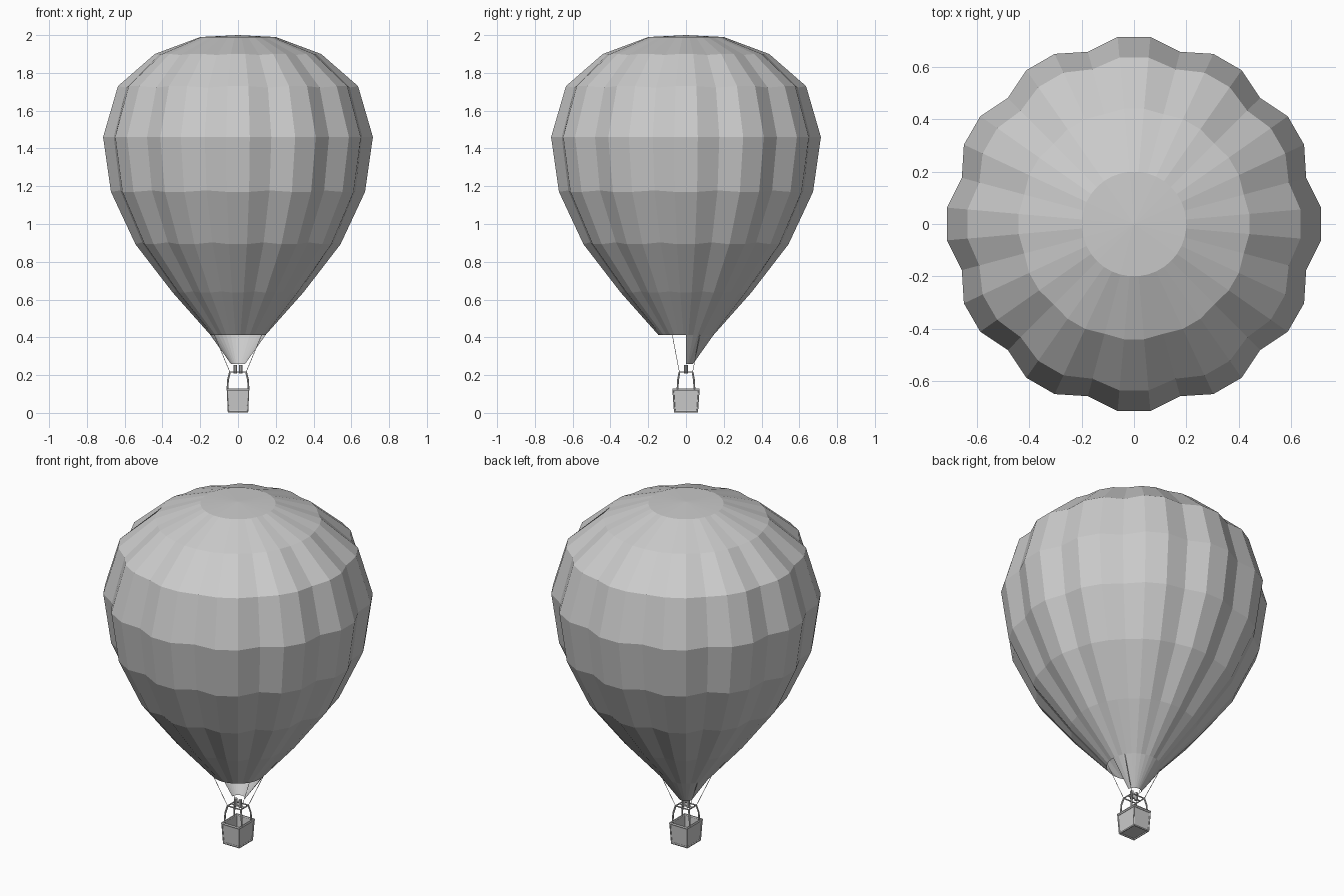
import bpy, bmesh, math
from mathutils import Vector

if "Cube" in bpy.data.objects:
    bpy.data.objects.remove(bpy.data.objects["Cube"])


def mesh_object(name, verts, faces):
    me = bpy.data.meshes.new(name)
    me.from_pydata(verts, [], faces)
    me.update()
    ob = bpy.data.objects.new(name, me)
    bpy.context.collection.objects.link(ob)
    return ob


def tube(name, paths, radius, closed=False, res=1):
    cu = bpy.data.curves.new(name, 'CURVE')
    cu.dimensions = '3D'
    cu.bevel_depth = radius
    cu.bevel_resolution = res
    cu.use_fill_caps = not closed
    for pts in paths:
        sp = cu.splines.new('POLY')
        sp.points.add(len(pts) - 1)
        for p, co in zip(sp.points, pts):
            p.co = (*co, 1)
        sp.use_cyclic_u = closed
        sp.use_smooth = False
    ob = bpy.data.objects.new(name, cu)
    bpy.context.collection.objects.link(ob)
    return ob


def rect(x, y, z):
    return [(-x, -y, z), (x, -y, z), (x, y, z), (-x, y, z)]


# Envelope: 12 gores of 3 facets; every third rib is pulled inward (radius, z, pull in r, pull in z)
profile = [(0.2, 1.99, 0, 0), (0.442, 1.9, 0.008, -0.005), (0.638, 1.73, 0.026, -0.008),
           (0.717, 1.46, 0.036, 0), (0.675, 1.17, 0.03, 0.008), (0.545, 0.893, 0.02, 0.01),
           (0.347, 0.637, 0.01, 0.006), (0.146, 0.412, 0, 0)]
N = 36
verts, faces = [(0, 0, 2.0)], []
for r, z, dr, dz in profile:
    for i in range(N):
        a = math.radians(5 + 10 * i)
        low = i % 3 == 1
        rr = r - dr * low
        verts.append((rr * math.cos(a), rr * math.sin(a), z + dz * low))
for i in range(N):
    j = (i + 1) % N
    faces.append((0, 1 + i, 1 + j))
    for k in range(len(profile) - 1):
        b = 1 + k * N
        faces.append((b + i, b + N + i, b + N + j, b + j))
mesh_object("envelope", verts, faces)

# Rear half-cone scoop below the mouth
angles = [0] + list(range(5, 180, 10)) + [180]
n = len(angles)
verts = [(r * math.cos(math.radians(a)), r * math.sin(math.radians(a)), z)
         for r, z in ((0.146, 0.412), (0.038, 0.26)) for a in angles]
mesh_object("scoop", verts, [(i, n + i, n + i + 1, i + 1) for i in range(n - 1)])

# Basket: open tapered box with inner walls and floor
loops = [rect(0.051, 0.06, 0.008), rect(0.056, 0.068, 0.122),
         rect(0.05, 0.062, 0.122), rect(0.045, 0.054, 0.016)]
verts = [v for l in loops for v in l]
faces = [(3, 2, 1, 0), (12, 13, 14, 15)]
for k in range(3):
    for i in range(4):
        j = (i + 1) % 4
        faces.append((k * 4 + i, k * 4 + j, k * 4 + 4 + j, k * 4 + 4 + i))
mesh_object("basket", verts, faces)

# Basket trim: rim, base rail and corner edges
tube("basket_rim", [rect(0.055, 0.067, 0.122)], 0.008, True)
tube("basket_base_rail", [rect(0.05, 0.06, 0.007)], 0.006, True)
tube("basket_corners", [[(sx * 0.051, sy * 0.06, 0.008), (sx * 0.056, sy * 0.068, 0.122)]
                        for sx in (-1, 1) for sy in (-1, 1)], 0.004)

# Bent posts and burner frame
corners = [(sx, sy) for sx in (-1, 1) for sy in (-1, 1)]
tube("posts", [[(sx * 0.056, sy * 0.045, 0.12), (sx * 0.053, sy * 0.042, 0.175),
                (sx * 0.043, sy * 0.035, 0.215)] for sx, sy in corners], 0.005)
tube("burner_frame", [rect(0.043, 0.035, 0.216)], 0.004, True)
tube("burner_bar", [[(-0.043, 0, 0.216), (0.043, 0, 0.216)]], 0.004)

# Twin burners
for name, x in (("burner_left", -0.015), ("burner_right", 0.015)):
    bpy.ops.mesh.primitive_cylinder_add(vertices=10, radius=0.01, depth=0.045,
                                        location=(x, 0, 0.232))
    bpy.context.object.name = name

# Cables from frame corners to the mouth
tube("cables", [[(sx * 0.043, sy * 0.035, 0.216), (sx * 0.126, sy * 0.073, 0.415)]
                for sx, sy in corners], 0.0015, res=0)
